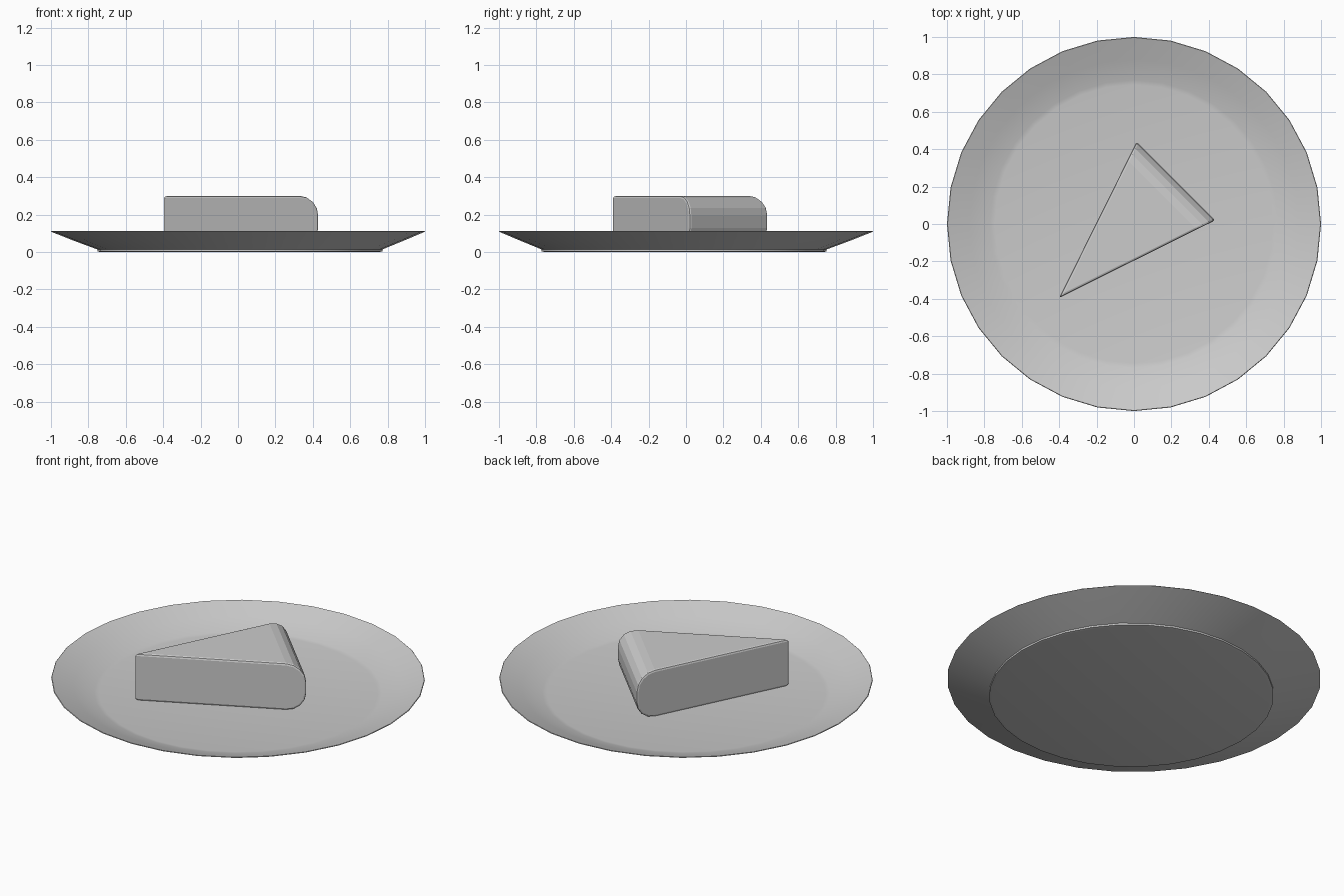
import bpy, bmesh, math
from math import sin, cos, pi

if "Cube" in bpy.data.objects:
    bpy.data.objects.remove(bpy.data.objects["Cube"])


def make_object(name, bm):
    bmesh.ops.recalc_face_normals(bm, faces=bm.faces[:])
    mesh = bpy.data.meshes.new(name)
    bm.to_mesh(mesh)
    bm.free()
    ob = bpy.data.objects.new(name, mesh)
    bpy.context.collection.objects.link(ob)
    return ob


def smooth(ob, degrees):
    bpy.ops.object.select_all(action='DESELECT')
    ob.select_set(True)
    bpy.context.view_layer.objects.active = ob
    bpy.ops.object.shade_smooth_by_angle(angle=math.radians(degrees))


# Plate: lathed profile (radius, z, sideways shift) with flat caps
def build_plate():
    profile = [(0.745, 0.0, 0.01), (0.762, 0.004, 0.01), (0.762, 0.014, 0.01),
               (0.88, 0.06, 0.004), (1.0, 0.109, 0), (0.997, 0.112, 0),
               (0.88, 0.068, 0), (0.77, 0.029, 0), (0.745, 0.025, 0)]
    n = 32
    bm = bmesh.new()
    rings = [[bm.verts.new((r * cos(2 * pi * i / n) + d,
                            r * sin(2 * pi * i / n) - d, z))
              for i in range(n)] for r, z, d in profile]
    for a, b in zip(rings, rings[1:]):
        for i in range(n):
            j = (i + 1) % n
            bm.faces.new((a[i], a[j], b[j], b[i]))
    bm.faces.new(rings[0])
    bm.faces.new(rings[-1])
    smooth(make_object("plate", bm), 40)


# Cake slice: rounded side profile along the diagonal, tapering to the tip
def build_slice():
    tip, end, half = -0.562, 0.321, 0.297
    low, high, r, steps = 0.024, 0.301, 0.105, 4
    arc = [(end - r + r * sin(t), low + r - r * cos(t))
           for t in (i * pi / 2 / steps for i in range(steps + 1))]
    profile = arc + [(s, low + high - z) for s, z in reversed(arc)]
    q = math.sqrt(0.5)

    bm = bmesh.new()

    def point(s, t, z):
        t += 0.004
        return bm.verts.new((q * (s - t), q * (s + t), z))

    def side(sign):
        return [point(s, sign * half * (s - tip) / (end - tip), z)
                for s, z in profile]

    bottom, top = point(tip, 0, low), point(tip, 0, high)
    left, right = side(1), side(-1)
    for i in range(len(profile) - 1):
        bm.faces.new((left[i], left[i + 1], right[i + 1], right[i]))
    for edge in (left, right):
        bm.faces.new([bottom] + edge + [top])
    bm.faces.new((bottom, left[0], right[0]))
    bm.faces.new((top, left[-1], right[-1]))
    ob = make_object("cake_slice", bm)
    bevel = ob.modifiers.new("soft_edges", 'BEVEL')
    bevel.width = 0.012
    bevel.segments = 2
    bevel.limit_method = 'ANGLE'
    bevel.angle_limit = math.radians(40)


build_plate()
build_slice()
